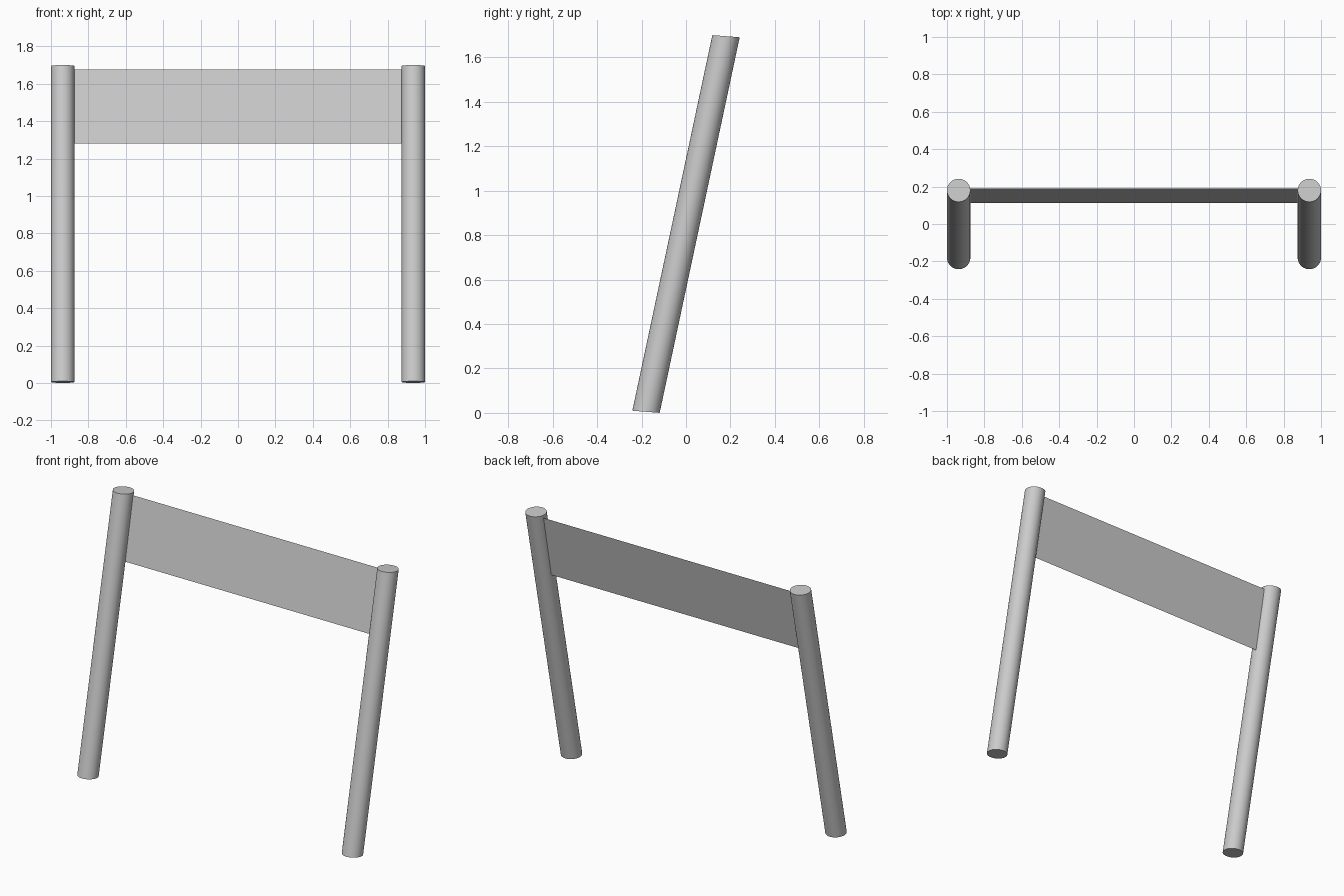
import bpy

if "Cube" in bpy.data.objects:
    bpy.data.objects.remove(bpy.data.objects["Cube"])

LEAN = 0.36 / 1.69  # backward lean of the legs per unit of height


def add_leg(name, x):
    # Round post sheared backwards, with slightly tilted ends
    bpy.ops.mesh.primitive_cylinder_add(vertices=48, radius=0.0625, depth=1.69)
    leg = bpy.context.object
    leg.name = name
    for v in leg.data.vertices:
        px, py, pz = v.co
        py *= 0.985
        v.co = (px + x, py + pz * LEAN, pz + 0.85 - 0.078 * py)
    bpy.ops.object.shade_smooth_by_angle()


add_leg("left_leg", -0.9375)
add_leg("right_leg", 0.9375)

# Thin sign panel stretched between the legs, leaning with them
panel_mesh = bpy.data.meshes.new("panel")
w = 0.877
panel_mesh.from_pydata(
    [(-w, 0.111, 1.28), (w, 0.111, 1.28), (w, 0.19, 1.675), (-w, 0.19, 1.675)],
    [], [(0, 1, 2, 3)])
panel = bpy.data.objects.new("panel", panel_mesh)
bpy.context.collection.objects.link(panel)
